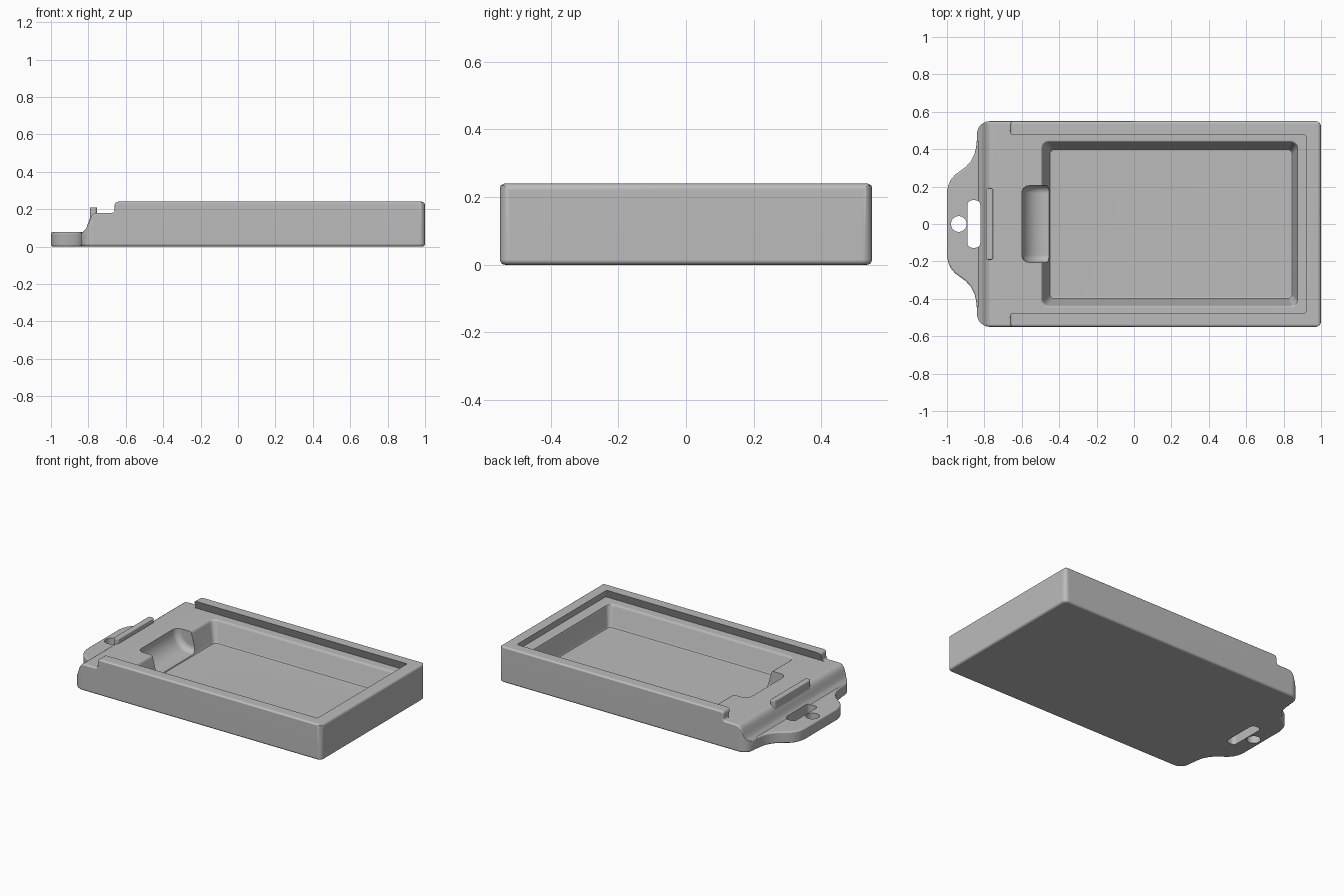
import bpy, bmesh, math
from mathutils import Vector

if "Cube" in bpy.data.objects:
    bpy.data.objects.remove(bpy.data.objects["Cube"], do_unlink=True)

grey = bpy.data.materials.new("matte grey")
grey.use_nodes = True
grey.diffuse_color = (0.5, 0.5, 0.5, 1)
shader = next(n for n in grey.node_tree.nodes if n.type == 'BSDF_PRINCIPLED')
shader.inputs["Base Color"].default_value = (0.5, 0.5, 0.5, 1)


def arc(cx, cy, r, start, end, steps=6):
    """Points on an arc, angles in degrees."""
    angles = [math.radians(start + (end - start) * i / steps) for i in range(steps + 1)]
    return [(cx + r * math.cos(a), cy + r * math.sin(a)) for a in angles]


def round_rect(x0, x1, half, r_left, r_right=None):
    """Rounded rectangle, symmetric in y."""
    a, b = r_left, r_left if r_right is None else r_right
    return (arc(x1 - b, half - b, b, 0, 90) + arc(x0 + a, half - a, a, 90, 180)
            + arc(x0 + a, a - half, a, 180, 270) + arc(x1 - b, b - half, b, 270, 360))


def loft(name, rings):
    """Solid through (height, outline) rings."""
    bm = bmesh.new()
    loops = [[bm.verts.new((x, y, z)) for x, y in pts] for z, pts in rings]
    n = len(loops[0])
    for lower, upper in zip(loops, loops[1:]):
        for i in range(n):
            j = (i + 1) % n
            bm.faces.new((lower[i], lower[j], upper[j], upper[i]))
    bm.faces.new(loops[0][::-1])
    bm.faces.new(loops[-1])
    bmesh.ops.recalc_face_normals(bm, faces=bm.faces[:])
    return finish(name, bm)


def finish(name, bm):
    mesh = bpy.data.meshes.new(name)
    bm.to_mesh(mesh)
    bm.free()
    mesh.materials.append(grey)
    obj = bpy.data.objects.new(name, mesh)
    bpy.context.collection.objects.link(obj)
    return obj


def prism(name, pts, lo, hi, sideways=False, round_lo=0, round_hi=0):
    """Extrude an outline along z, or an x-z profile along y, with rounded caps."""
    bm = bmesh.new()
    place = (lambda p, d: (p[0], d, p[1])) if sideways else (lambda p, d: (p[0], p[1], d))
    ends = [[bm.verts.new(place(p, d)) for p in pts] for d in (lo, hi)]
    n = len(pts)
    for i in range(n):
        j = (i + 1) % n
        bm.faces.new((ends[0][i], ends[0][j], ends[1][j], ends[1][i]))
    caps = [bm.faces.new(ends[0][::-1]), bm.faces.new(ends[1])]
    bmesh.ops.recalc_face_normals(bm, faces=bm.faces[:])
    for cap, width in zip(caps, (round_lo, round_hi)):
        if width:
            bmesh.ops.bevel(bm, geom=list(cap.edges), offset=width, segments=4,
                            profile=0.5, affect='EDGES', clamp_overlap=False)
    return finish(name, bm)


def combine(obj, tool, operation='DIFFERENCE'):
    mod = obj.modifiers.new("shape", 'BOOLEAN')
    mod.operation, mod.object, mod.solver = operation, tool, 'EXACT'
    bpy.context.view_layer.objects.active = obj
    bpy.ops.object.modifier_apply(modifier=mod.name)


# Body: rounded footprint crossed with the stepped side profile
body = prism("tray_body", round_rect(-0.84, 1, 0.55, 0.07, 0.03), 0, 0.3, round_lo=0.015)
nose = [(-0.87, -0.1), (-0.87, 0.05), (-0.842, 0.064), (-0.836, 0.074), (-0.826, 0.081),
        (-0.812, 0.097), (-0.802, 0.123), (-0.793, 0.15), (-0.782, 0.167),
        (-0.768, 0.177), (-0.75, 0.18)]
step = arc(-0.675, 0.195, 0.015, 270, 360, 4) + arc(-0.64, 0.22, 0.02, 180, 90, 4)
tail = arc(0.98, 0.22, 0.02, 90, 0, 4) + [(1.03, 0.19), (1.03, -0.1)]
side = prism("side_profile", nose + step + tail, -0.552, 0.552, True, 0.017, 0.017)
combine(body, side, 'INTERSECT')

# Hanging tab with a bell-shaped outline
half_bell = [(-0.8, 0.45), (-0.84, 0.45), (-0.844, 0.41), (-0.853, 0.372), (-0.873, 0.335),
             (-0.9, 0.305), (-0.93, 0.283), (-0.956, 0.264), (-0.978, 0.238),
             (-0.993, 0.207), (-1, 0.17)]
bell = half_bell + [(x, -y) for x, y in reversed(half_bell)]
tab = prism("hanging_tab", bell, 0, 0.077, round_lo=0.01, round_hi=0.01)

# Undercut slide groove for a lid, tapering towards the top
groove = loft("lid_groove", [(0.1804, round_rect(-0.7, 0.945, 0.5, 0.01)),
                             (0.30, round_rect(-0.7, 0.895, 0.45, 0.01))])

# Sloped storage recess with softened floor and lip
recess = loft("recess", [(0.04, round_rect(-0.44, 0.835, 0.388, 0.02)),
                         (0.044, round_rect(-0.45, 0.845, 0.398, 0.024)),
                         (0.055, round_rect(-0.456, 0.851, 0.404, 0.026)),
                         (0.165, round_rect(-0.487, 0.871, 0.435, 0.035)),
                         (0.176, round_rect(-0.492, 0.875, 0.440, 0.037)),
                         (0.182, round_rect(-0.502, 0.884, 0.449, 0.04)),
                         (0.23, round_rect(-0.502, 0.884, 0.449, 0.04))])

# Finger scoop leading into the recess
scoop_profile = [(-0.6, 0.3)] + arc(-0.48, 0.17, 0.12, 180, 270, 10) + [(-0.3, 0.05), (-0.3, 0.3)]
scoop = prism("finger_scoop", scoop_profile, -0.205, 0.205, True, 0.04, 0.04)

# Strap slot and round hole
slot = prism("strap_slot", round_rect(-0.89, -0.822, 0.127, 0.025), -0.1, 0.4)
hole = prism("round_hole", arc(-0.937, 0, 0.042, 0, 360, 32)[:-1], -0.1, 0.4)

for tool in (groove, recess, scoop, slot):
    combine(body, tool)
for tool in (slot, hole):
    combine(tab, tool)

# Latch ridge across the deck
ridge = prism("latch_ridge", round_rect(-0.792, -0.753, 0.192, 0.015), 0.14, 0.21, round_hi=0.006)

for tool in (side, groove, recess, scoop, slot, hole):
    bpy.data.objects.remove(tool, do_unlink=True)

# Smooth shading with crisp edges
for obj in (body, tab, ridge):
    bpy.ops.object.select_all(action='DESELECT')
    obj.select_set(True)
    bpy.context.view_layer.objects.active = obj
    bpy.ops.object.shade_smooth_by_angle(angle=math.radians(35))
    mod = obj.modifiers.new("even_shading", 'WEIGHTED_NORMAL')
    mod.keep_sharp = True
